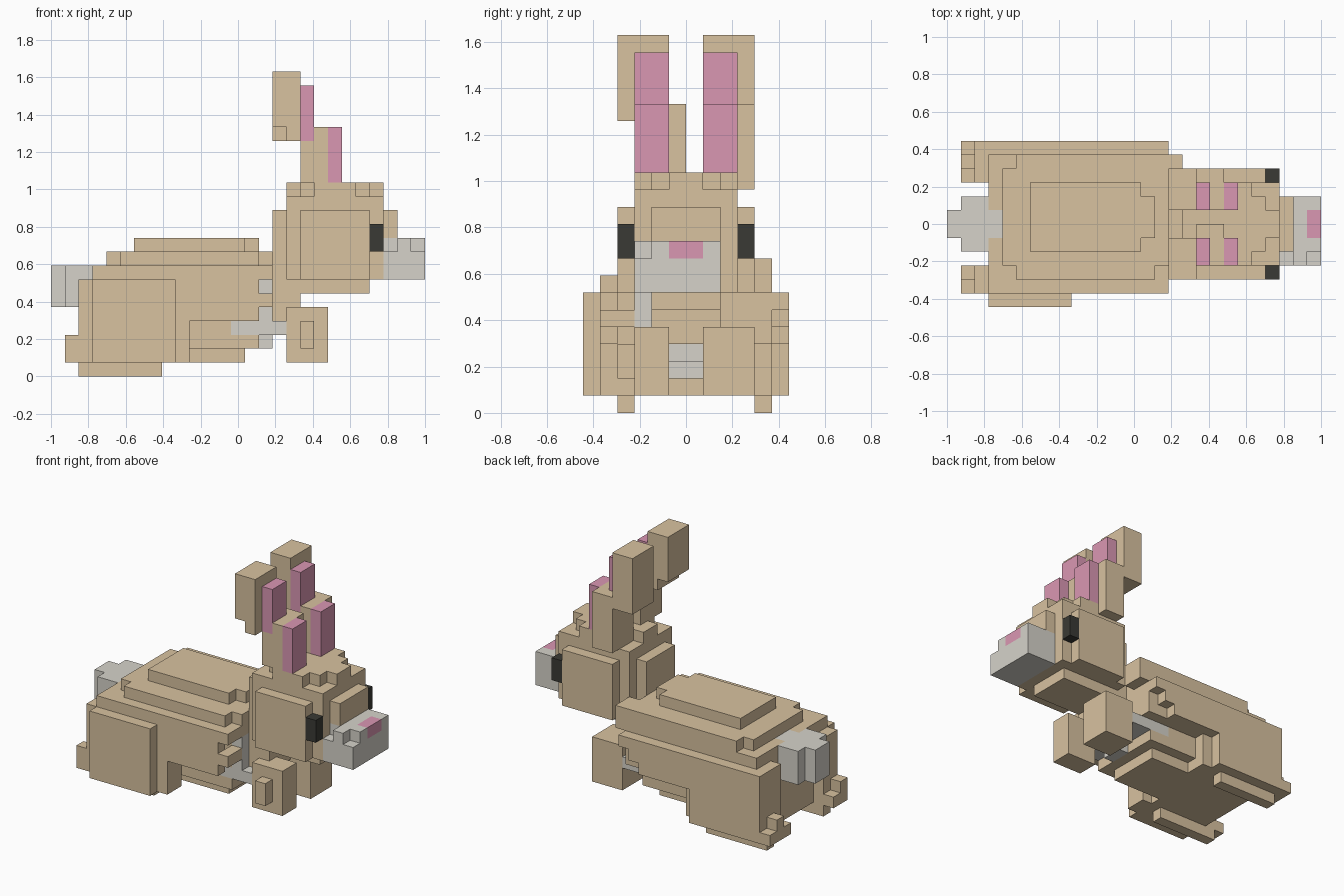
import bpy
import bmesh
from itertools import product
from mathutils import Vector

if "Cube" in bpy.data.objects:
    bpy.data.objects.remove(bpy.data.objects["Cube"], do_unlink=True)

LENGTH, WIDTH = 27, 12          # model size in blocks
SIZE = 2 / LENGTH               # one block
cells = {}                      # block position -> part name
part_material = {}


def make_material(name, rgb):
    mat = bpy.data.materials.new(name)
    mat.use_nodes = True
    mat.diffuse_color = (*rgb, 1)
    for node in mat.node_tree.nodes:
        if node.type == "BSDF_PRINCIPLED":
            node.inputs["Base Color"].default_value = (*rgb, 1)
            node.inputs["Roughness"].default_value = 0.9
    return mat


tan = make_material("tan_fur", (0.69, 0.54, 0.35))
pale = make_material("pale_grey_fur", (0.67, 0.65, 0.59))
pink = make_material("pink_skin", (0.70, 0.31, 0.45))
dark = make_material("dark_eye", (0.042, 0.042, 0.035))


def block(part, material, x, y, z, mirror=False):
    """Fill a range of blocks; later blocks replace earlier ones."""
    part_material[part] = material
    spans = [y]
    if mirror:
        spans.append((WIDTH - y[1], WIDTH - y[0]))
    for span in spans:
        for cell in product(range(*x), range(*span), range(*z)):
            cells[cell] = part


# Trunk: core, stepped back
block("body", tan, x=(3, 14), y=(2, 11), z=(4, 8))
block("body", tan, x=(3, 13), y=(3, 10), z=(2, 4))
block("body", tan, x=(3, 9), y=(3, 10), z=(1, 2))
block("body", tan, x=(9, 14), y=(4, 9), z=(1, 2))
block("body", tan, x=(13, 15), y=(3, 10), z=(2, 3))
block("body", tan, x=(13, 16), y=(3, 10), z=(4, 8))
block("body", tan, x=(4, 16), y=(3, 10), z=(8, 9))
block("body", tan, x=(5, 15), y=(2, 11), z=(8, 9))
block("body", tan, x=(6, 16), y=(10, 11), z=(4, 9))
block("body", tan, x=(16, 17), y=(9, 11), z=(7, 9))
block("body", tan, x=(6, 14), y=(4, 9), z=(9, 10))
block("body", tan, x=(14, 15), y=(5, 8), z=(9, 10))

# Right flank
block("right_flank", tan, x=(3, 15), y=(1, 2), z=(4, 8))
block("right_flank", tan, x=(15, 16), y=(1, 3), z=(7, 8))
block("right_flank", tan, x=(15, 16), y=(1, 3), z=(5, 6))
# Left flank, stepped at the front
block("left_flank", tan, x=(2, 14), y=(11, 12), z=(4, 7))
block("left_flank", tan, x=(14, 15), y=(11, 12), z=(5, 7))
block("left_flank", tan, x=(15, 16), y=(11, 12), z=(6, 7))

# Haunches
block("right_haunch", tan, x=(2, 10), y=(1, 3), z=(1, 7))
block("right_haunch", tan, x=(3, 9), y=(0, 1), z=(1, 7))
block("left_haunch", tan, x=(2, 10), y=(9, 11), z=(1, 7))
block("left_haunch", tan, x=(2, 9), y=(11, 12), z=(1, 7))
# Heels, stepped behind the haunches
block("right_heel", tan, x=(1, 2), y=(1, 3), z=(1, 2))
block("right_heel", tan, x=(1, 2), y=(1, 2), z=(2, 3))
block("left_heel", tan, x=(1, 2), y=(9, 12), z=(1, 2))
block("left_heel", tan, x=(1, 2), y=(10, 11), z=(2, 3))
# Hind foot soles
block("hind_feet", tan, x=(2, 8), y=(2, 3), z=(0, 1))
block("hind_feet", tan, x=(2, 8), y=(10, 11), z=(0, 1))

# Front paws, the right one with a side toe
block("right_front_paw", tan, x=(17, 20), y=(3, 5), z=(1, 5))
block("right_front_paw", tan, x=(18, 19), y=(2, 3), z=(2, 4))
block("left_front_paw", tan, x=(17, 20), y=(7, 10), z=(1, 5))

# Chest and pale underside
block("chest", tan, x=(15, 18), y=(4, 8), z=(4, 8))
block("belly", pale, x=(13, 17), y=(3, 10), z=(3, 4))
block("belly", pale, x=(15, 16), y=(5, 7), z=(2, 3))
block("throat_patch", pale, x=(15, 16), y=(3, 4), z=(4, 7))

# Tail
block("tail", pale, x=(0, 1), y=(5, 7), z=(5, 8))
block("tail", pale, x=(1, 3), y=(4, 8), z=(5, 8))
block("tail", pale, x=(3, 4), y=(5, 7), z=(5, 8))

# Head with stepped crown, brow, back plate and chin
block("head", tan, x=(17, 24), y=(3, 9), z=(7, 13))
block("head", tan, x=(19, 22), y=(3, 9), z=(13, 14))
block("head", tan, x=(18, 23), y=(4, 8), z=(13, 14))
block("head", tan, x=(17, 24), y=(5, 7), z=(13, 14))
block("head", tan, x=(16, 17), y=(4, 8), z=(7, 12))
block("head", tan, x=(24, 25), y=(4, 8), z=(10, 12))
block("head", tan, x=(18, 23), y=(4, 8), z=(6, 7))
# Cheeks
block("cheeks", tan, x=(18, 23), y=(2, 3), z=(7, 12), mirror=True)
# Eyes
block("eyes", dark, x=(23, 24), y=(2, 3), z=(9, 11), mirror=True)
# Muzzle with the nose set into its upper front
block("muzzle", pale, x=(24, 27), y=(3, 8), z=(7, 9))
block("muzzle", pale, x=(25, 26), y=(3, 8), z=(9, 10))
block("muzzle", pale, x=(24, 27), y=(4, 8), z=(9, 10))
block("nose", pink, x=(26, 27), y=(5, 7), z=(9, 10))

# Ears: lower blocks, tips swept backward
block("right_ear", tan, x=(18, 20), y=(3, 6), z=(14, 18))
block("left_ear", tan, x=(18, 20), y=(7, 10), z=(13, 18))
block("right_ear", tan, x=(16, 18), y=(2, 5), z=(18, 22))
block("right_ear", tan, x=(17, 18), y=(2, 5), z=(17, 18))
block("left_ear", tan, x=(16, 18), y=(7, 10), z=(17, 22))
# Pink inner ears
block("inner_ears", pink, x=(20, 21), y=(3, 5), z=(14, 18), mirror=True)
block("inner_ears", pink, x=(18, 19), y=(3, 5), z=(17, 21), mirror=True)


def build(part):
    """Make one object from the exposed sides of a part's blocks."""
    bm = bmesh.new()
    offset = Vector((LENGTH / 2, WIDTH / 2, 0))
    for cell in [c for c, name in cells.items() if name == part]:
        centre = Vector(cell) + Vector((0.5, 0.5, 0.5)) - offset
        for axis, sign in product(range(3), (-1, 1)):
            normal = Vector((0, 0, 0))
            normal[axis] = sign
            if tuple(int(a + b) for a, b in zip(cell, normal)) in cells:
                continue
            u = Vector((0, 0, 0))
            u[(axis + 1) % 3] = 0.5
            v = normal.cross(u)
            mid = centre + normal / 2
            corners = (mid - u - v, mid + u - v, mid + u + v, mid - u + v)
            bm.faces.new([bm.verts.new(p * SIZE) for p in corners])
    bmesh.ops.remove_doubles(bm, verts=bm.verts[:], dist=SIZE / 100)
    bmesh.ops.dissolve_limit(bm, angle_limit=0.01, verts=bm.verts[:],
                             edges=bm.edges[:])
    mesh = bpy.data.meshes.new(part)
    bm.to_mesh(mesh)
    bm.free()
    mesh.materials.append(part_material[part])
    bpy.context.collection.objects.link(bpy.data.objects.new(part, mesh))


for part in part_material:
    build(part)
